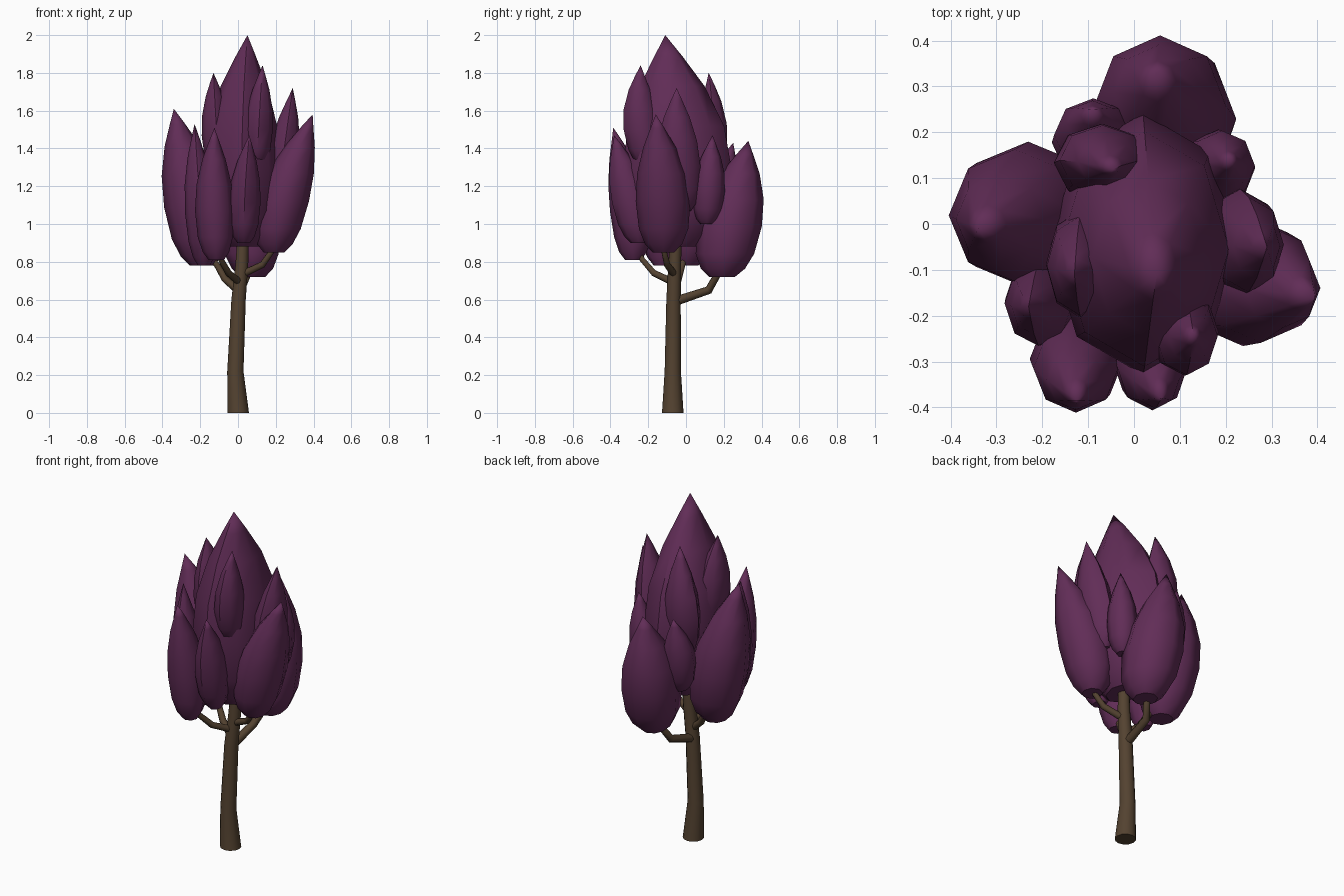
import bpy, bmesh, math
from mathutils import Vector

cube = bpy.data.objects.get("Cube")
if cube:
    bpy.data.objects.remove(cube, do_unlink=True)


def material(name, color):
    m = bpy.data.materials.new(name)
    m.use_nodes = True
    m.diffuse_color = color
    m.node_tree.nodes["Principled BSDF"].inputs["Base Color"].default_value = color
    return m


PURPLE = material("plum foliage", (0.12, 0.026, 0.095, 1))
BARK = material("brown bark", (0.088, 0.055, 0.03, 1))


def loft(name, rings, sides, mat):
    """Skin horizontal elliptical rings given as (centre, rx, ry)."""
    bm = bmesh.new()
    loops = []
    for c, rx, ry in rings:
        angles = [math.tau * i / sides for i in range(sides)]
        loops.append([bm.verts.new((c.x + rx * math.cos(a), c.y + ry * math.sin(a), c.z))
                      for a in angles])
    for a, b in zip(loops, loops[1:]):
        for i in range(sides):
            j = (i + 1) % sides
            bm.faces.new((a[i], a[j], b[j], b[i]))
    bm.faces.new(loops[0][::-1])
    bm.faces.new(loops[-1])
    bmesh.ops.remove_doubles(bm, verts=bm.verts, dist=0.0005)
    bmesh.ops.recalc_face_normals(bm, faces=bm.faces)
    for f in bm.faces:
        f.smooth = len(f.verts) <= 4
    # Keep the flat ends crisp
    for e in bm.edges:
        if len(e.link_faces) == 2 and e.calc_face_angle(0) > math.radians(50):
            e.smooth = False
    me = bpy.data.meshes.new(name)
    bm.to_mesh(me)
    bm.free()
    me.materials.append(mat)
    ob = bpy.data.objects.new(name, me)
    bpy.context.collection.objects.link(ob)


# Bud outline: height fraction, radius fraction
BUD = [(0, .4), (.06, .68), (.17, .9), (.37, 1), (.57, .9), (.76, .6), (.9, .26), (1, 0)]


def bud(name, base, belly, radii, tip):
    """Pointed leaf cluster whose axis bends through base, belly and tip."""
    base, tip = Vector(base), Vector(tip)
    mid = Vector((belly[0], belly[1], 0))
    rings = []
    for t, r in BUD:
        k = 0.4
        c = (base * ((t - k) * (t - 1) / k) + mid * (t * (t - 1) / (k * (k - 1)))
             + tip * (t * (t - k) / (1 - k)))
        c.z = base.z + (tip.z - base.z) * t
        rings.append((c, radii[0] * r, radii[1] * r))
    loft(name, rings, 8, PURPLE)


# Foliage: central crown, lower ring, then upper buds
bud("crown", (.03, -.05, .88), (.02, -.045), (.205, .285), (.05, -.11, 2.0))
bud("back_bud", (.08, .19, .72), (.062, .233), (.16, .172), (.05, .33, 1.44))
bud("right_bud", (-.19, 0, .78), (-.235, .02), (.16, .16), (-.34, -.01, 1.61))
bud("left_bud", (.19, -.12, .85), (.243, -.122), (.138, .145), (.395, -.16, 1.58))
bud("front_right_bud", (-.115, -.28, .81), (-.125, -.297), (.103, .108), (-.125, -.385, 1.51))
bud("front_left_bud", (.03, -.25, .9), (.035, -.29), (.085, .105), (.06, -.38, 1.47))
bud("side_right_bud", (-.18, -.13, .78), (-.2, -.165), (.082, .102), (-.23, -.18, 1.53))
bud("back_left_bud", (.17, .11, 1.0), (.185, .122), (.08, .085), (.21, .14, 1.47))
bud("back_right_bud", (-.07, .16, .98), (-.085, .18), (.095, .088), (-.09, .25, 1.43))
bud("upper_left_bud", (.2, -.02, 1.07), (.235, -.04), (.085, .115), (.29, -.05, 1.72))
bud("upper_front_bud", (.1, -.2, 1.3), (.11, -.237), (.075, .095), (.13, -.24, 1.84))
bud("upper_right_bud", (-.1, -.09, 1.27), (-.113, -.088), (.08, .12), (-.13, -.11, 1.80))
bud("upper_back_bud", (-.06, .1, 1.18), (-.07, .135), (.105, .085), (-.045, .12, 1.8))

# Trunk
trunk = [((.001, -.07, 0), .057), ((-.014, -.07, .22), .043),
         ((.003, -.066, .6), .038), ((.02, -.06, .78), .034), ((.03, -.05, 1.0), .028)]
loft("trunk", [(Vector(p), r, r) for p, r in trunk], 12, BARK)


def branch(name, points, radius):
    cu = bpy.data.curves.new(name, "CURVE")
    cu.dimensions = "3D"
    cu.bevel_depth = radius
    cu.bevel_resolution = 2
    cu.use_fill_caps = True
    sp = cu.splines.new("POLY")
    sp.points.add(len(points) - 1)
    for i, (p, co) in enumerate(zip(sp.points, points)):
        p.co = (*co, 1)
        p.radius = 1 - 0.12 * i
    cu.materials.append(BARK)
    bpy.context.collection.objects.link(bpy.data.objects.new(name, cu))


# Bent branches
branch("back_branch", [(0, -.06, .59), (.015, .12, .65), (.05, .165, .73), (.07, .18, .8)], .025)
branch("right_branch", [(0, -.065, .65), (-.07, -.04, .71), (-.11, -.02, .78), (-.17, 0, .86)], .022)
branch("front_branch", [(.01, -.065, .69), (-.05, -.17, .74), (-.09, -.23, .81), (-.11, -.27, .88)], .02)
branch("left_branch", [(.015, -.06, .73), (.13, -.1, .785), (.175, -.115, .85), (.19, -.12, .92)], .02)
